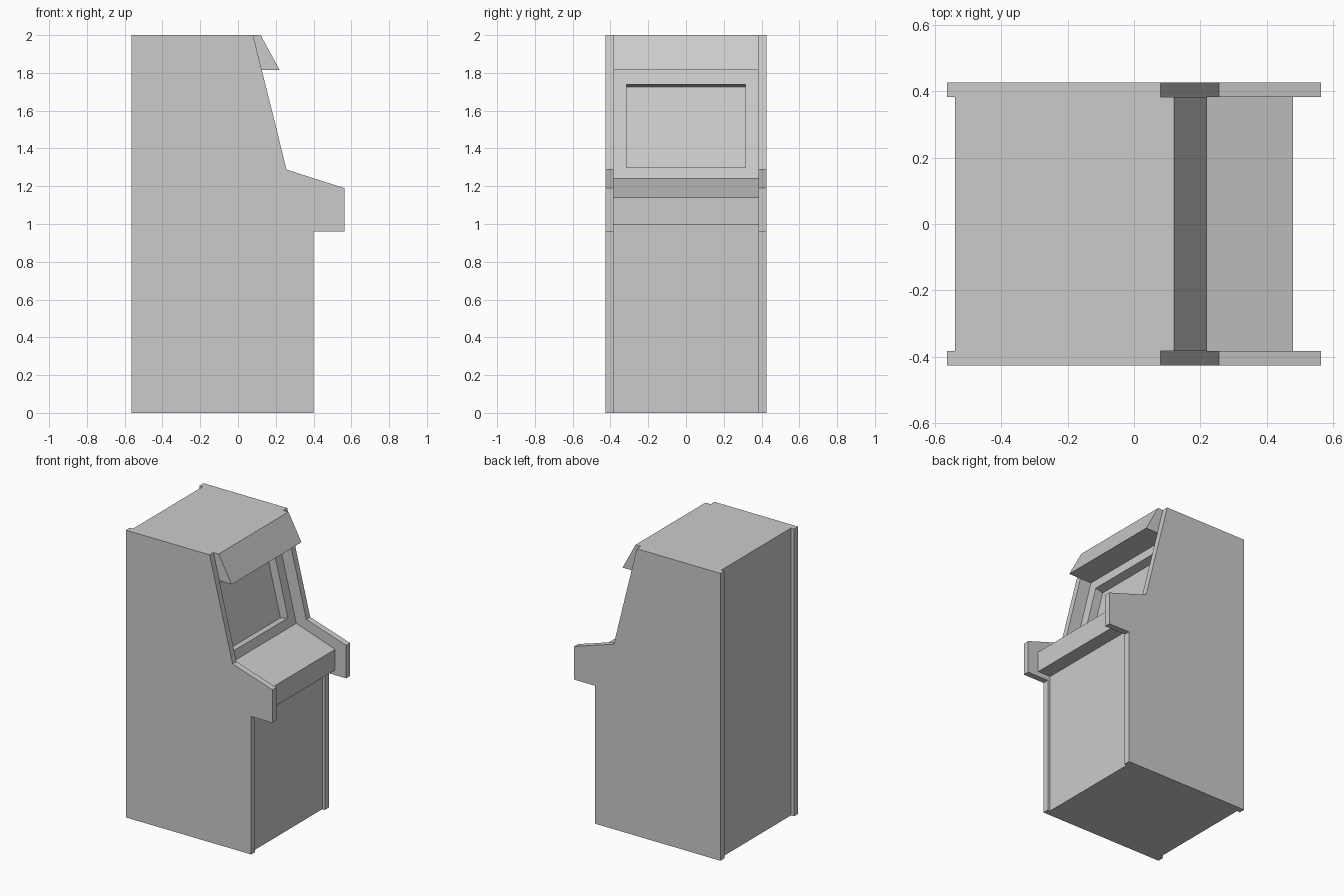
import bpy, bmesh
from mathutils import Vector

cube = bpy.data.objects.get("Cube")
if cube:
    bpy.data.objects.remove(cube, do_unlink=True)

INNER, OUTER = 0.384, 0.427   # inside and outside faces of the side panels

grey = bpy.data.materials.new("light_grey")
grey.use_nodes = True
grey.diffuse_color = (0.6, 0.6, 0.6, 1)
bsdf = next(n for n in grey.node_tree.nodes if n.type == 'BSDF_PRINCIPLED')
bsdf.inputs["Base Color"].default_value = grey.diffuse_color


def prism(name, profile, y0, y1, edit=None):
    """Extrude an x-z outline from y0 to y1, with an optional mesh edit."""
    bm = bmesh.new()
    face = bm.faces.new([bm.verts.new((x, y0, z)) for x, z in profile])
    ext = bmesh.ops.extrude_face_region(bm, geom=[face])["geom"]
    moved = [v for v in ext if isinstance(v, bmesh.types.BMVert)]
    bmesh.ops.translate(bm, verts=moved, vec=(0, y1 - y0, 0))
    bmesh.ops.recalc_face_normals(bm, faces=bm.faces)
    if edit:
        edit(bm)
    mesh = bpy.data.meshes.new(name)
    bm.to_mesh(mesh)
    bm.free()
    mesh.materials.append(grey)
    obj = bpy.data.objects.new(name, mesh)
    bpy.context.collection.objects.link(obj)
    return obj


# Corners shared by the body, the control deck and the hood
deck_back, deck_under = (0.18, 1.24), (0.38, 0.995)
hood_back, hood_top = (0.038, 1.815), (0.12, 2.0)


def sink_screen(bm):
    """Inset the leaning bezel face and push the screen straight back."""
    middle = Vector(((deck_back[0] + hood_back[0]) / 2, 0,
                     (deck_back[1] + hood_back[1]) / 2))
    bezel = min(bm.faces, key=lambda f: (f.calc_center_median() - middle).length)
    normal = bezel.normal.copy()
    slope = Vector((hood_back[0] - deck_back[0], 0, hood_back[1] - deck_back[1]))
    bmesh.ops.inset_region(bm, faces=[bezel], thickness=0.07, use_even_offset=True)
    bmesh.ops.translate(bm, verts=bezel.verts, vec=slope.normalized() * -0.008)
    screen = bmesh.ops.extrude_discrete_faces(bm, faces=[bezel])["faces"][0]
    bmesh.ops.translate(bm, verts=screen.verts, vec=normal * -0.06)


# Main body with the recessed screen
prism("cabinet_body",
      [(-0.54, 0), (0.38, 0), deck_under, deck_back, hood_back, hood_top, (-0.54, 2.0)],
      -INNER, INNER, sink_screen)

# Sloping control deck
prism("control_deck", [deck_back, deck_under, (0.48, 0.995), (0.48, 1.14)], -INNER, INNER)

# Overhanging sign hood
prism("sign_hood", [hood_back, (0.22, 1.815), hood_top], -INNER, INNER)

# Matching side panels
panels = prism("side_panels",
               [(-0.564, 0), (0.40, 0), (0.40, 0.96), (0.564, 0.96),
                (0.564, 1.19), (0.257, 1.288), (0.08, 2.0), (-0.564, 2.0)],
               INNER, OUTER)
mirror = panels.modifiers.new("Mirror", 'MIRROR')
mirror.use_axis = (False, True, False)
